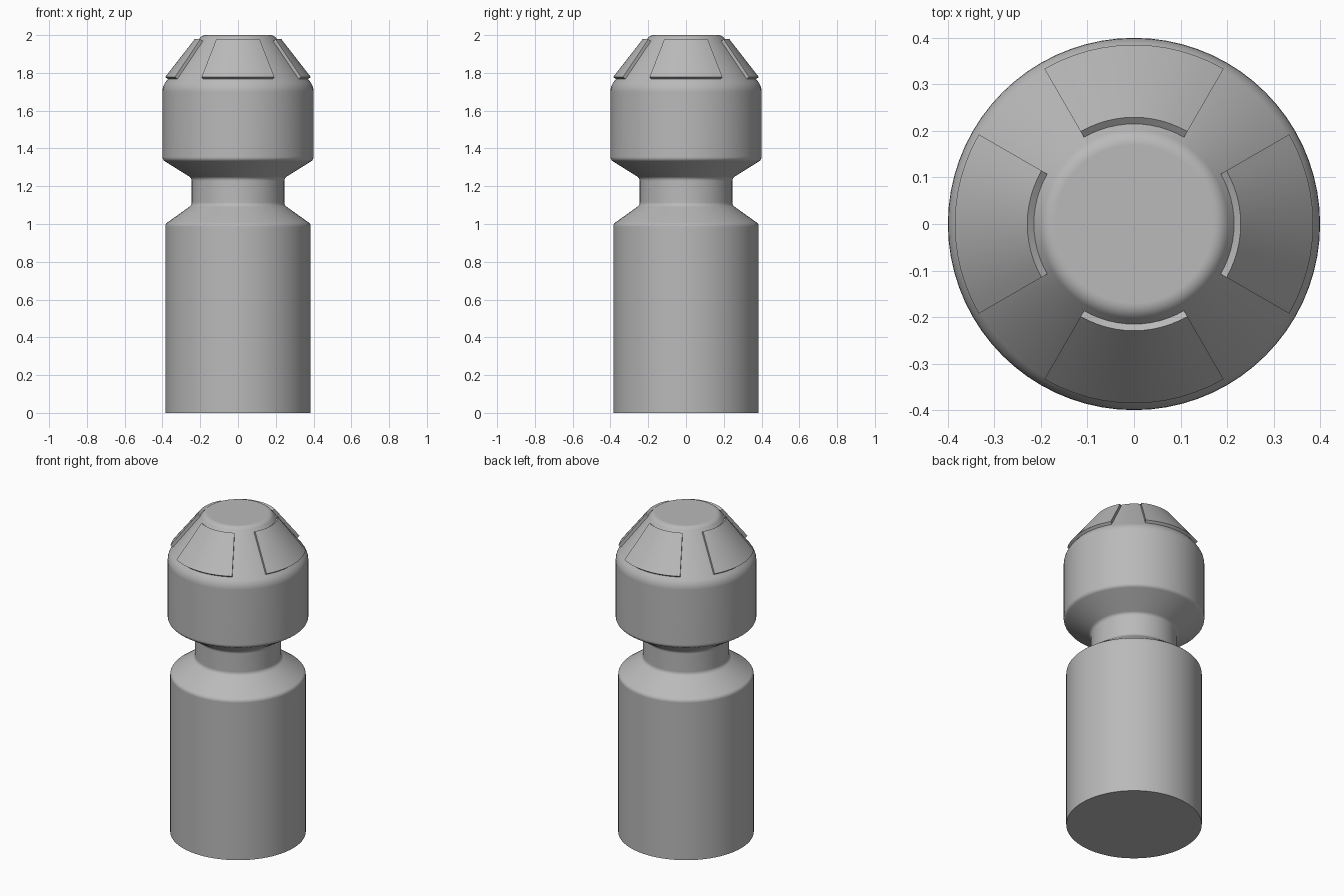
import bpy, bmesh, math
from mathutils import Vector

cube = bpy.data.objects.get("Cube")
if cube:
    bpy.data.objects.remove(cube, do_unlink=True)

SEGMENTS = 72
GREY = (0.49, 0.49, 0.49, 1)

grey = bpy.data.materials.new("plain_grey")
grey.use_nodes = True
grey.diffuse_color = GREY
grey.node_tree.nodes["Principled BSDF"].inputs["Base Color"].default_value = GREY


def rounded(corners, steps=4):
    """Round each (radius, height, rounding) corner of a profile."""
    pts = []
    for i, (r, z, size) in enumerate(corners):
        p = Vector((r, z))
        if not size:
            pts.append(p)
            continue
        before = Vector(corners[i - 1][:2])
        # The last corner turns into the flat cap, towards the axis
        after = Vector(corners[i + 1][:2]) if i + 1 < len(corners) else Vector((0, z))
        a = p + (before - p).normalized() * size
        b = p + (after - p).normalized() * size
        for k in range(steps + 1):
            t = k / steps
            pts.append(a * (1 - t) ** 2 + p * 2 * t * (1 - t) + b * t ** 2)
    return pts


def ring_point(p, angle):
    return (p.x * math.cos(angle), p.x * math.sin(angle), p.y)


def finish(name, bm):
    bmesh.ops.recalc_face_normals(bm, faces=bm.faces)
    mesh = bpy.data.meshes.new(name)
    bm.to_mesh(mesh)
    bm.free()
    mesh.materials.append(grey)
    obj = bpy.data.objects.new(name, mesh)
    bpy.context.collection.objects.link(obj)
    bpy.ops.object.select_all(action='DESELECT')
    obj.select_set(True)
    bpy.context.view_layer.objects.active = obj
    bpy.ops.object.shade_smooth_by_angle(angle=math.radians(30))
    weighted = obj.modifiers.new("even_shading", 'WEIGHTED_NORMAL')
    weighted.keep_sharp = True


# Turned body: base, neck, head and sloping crown
crown_top, crown_bottom = Vector((0.19, 2.0)), Vector((0.40, 1.73))
profile = rounded([
    (0.385, 0.0, 0),
    (0.385, 1.0, 0.015),
    (0.245, 1.10, 0.015),
    (0.245, 1.243, 0.015),
    (0.40, 1.34, 0.015),
    (*crown_bottom, 0.03),
    (*crown_top, 0.02),
])
bm = bmesh.new()
rings = [[bm.verts.new(ring_point(p, math.tau * s / SEGMENTS)) for s in range(SEGMENTS)]
         for p in profile]
for low, high in zip(rings, rings[1:]):
    for s in range(SEGMENTS):
        n = (s + 1) % SEGMENTS
        bm.faces.new((low[s], low[n], high[n], high[s]))
bm.faces.new(rings[0])
bm.faces.new(rings[-1])
finish("turned_body", bm)

# Raised panels around the crown, each a sixth of a turn wide
slope = crown_bottom - crown_top
outward = Vector((-slope.y, slope.x)).normalized()
inner = crown_top + slope * 0.12
outer = crown_top + slope * 0.862
section = [inner - outward * 0.01, outer - outward * 0.01,
           outer + outward * 0.018, inner + outward * 0.018]
steps = SEGMENTS // 6

for i, side in enumerate(("left", "back", "right", "front")):
    bm = bmesh.new()
    start = i * math.pi / 2 - math.pi / 6
    slices = [[bm.verts.new(ring_point(p, start + math.tau * s / SEGMENTS)) for p in section]
              for s in range(steps + 1)]
    for a, b in zip(slices, slices[1:]):
        for k in range(4):
            n = (k + 1) % 4
            bm.faces.new((a[k], a[n], b[n], b[k]))
    bm.faces.new(slices[0])
    bm.faces.new(slices[-1])
    finish("crown_panel_" + side, bm)
